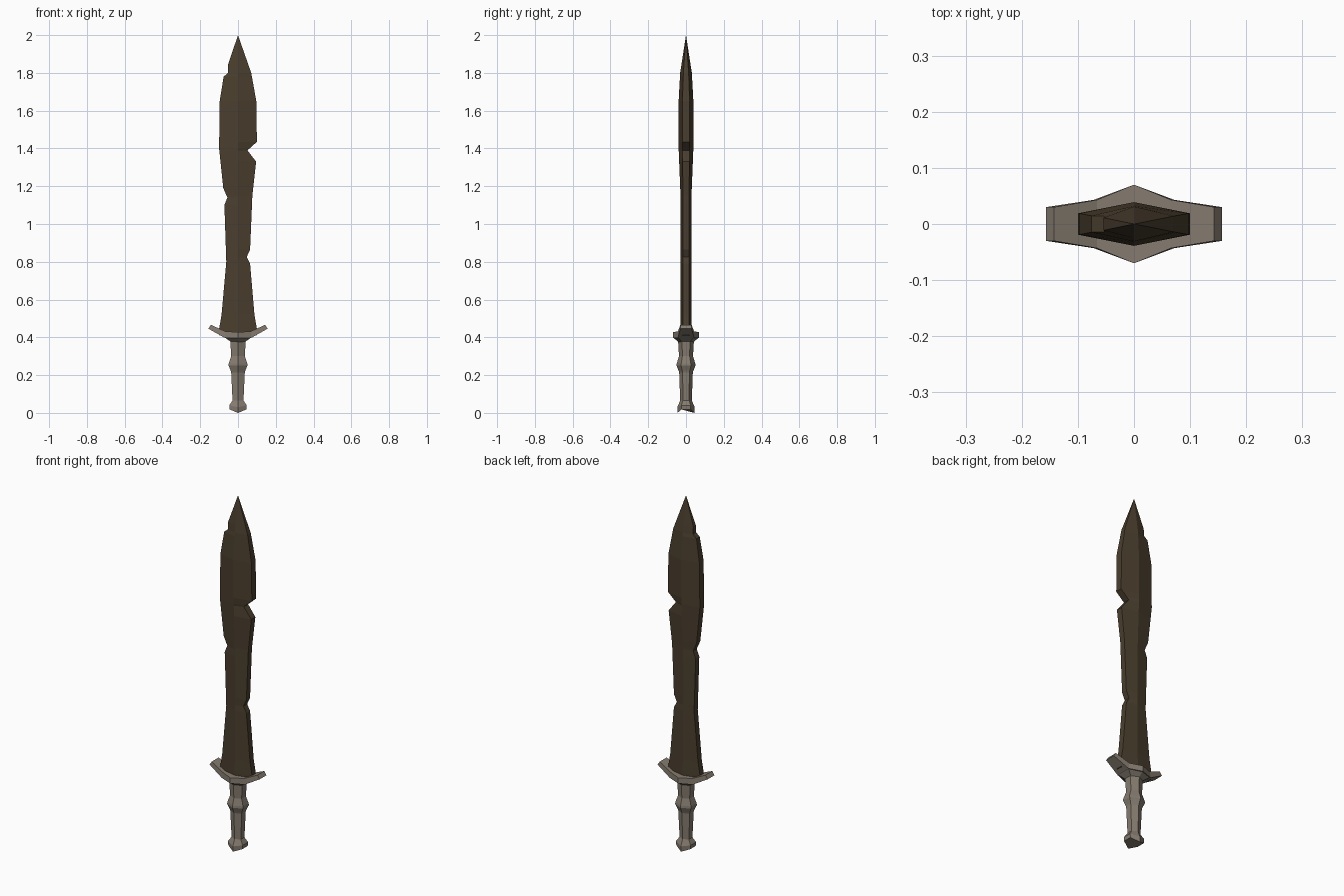
import bpy, bmesh

if "Cube" in bpy.data.objects:
    bpy.data.objects.remove(bpy.data.objects["Cube"])


def material(name, rgb):
    m = bpy.data.materials.new(name)
    m.diffuse_color = (*rgb, 1)
    m.use_nodes = True
    m.node_tree.nodes["Principled BSDF"].inputs["Base Color"].default_value = m.diffuse_color
    return m


BRONZE = material("dark bronze", (0.068, 0.048, 0.027))
STONE = material("worn grey metal", (0.235, 0.200, 0.160))


def lerp(pts, z):
    """Read a (z, value) profile at height z."""
    for (z0, v0), (z1, v1) in zip(pts, pts[1:]):
        if z <= z1:
            return v0 + (v1 - v0) * (z - z0) / (z1 - z0)
    return pts[-1][1]


def loft(name, rings, mat):
    """Skin equal-length rings of points and cap both ends."""
    bm = bmesh.new()
    rows = [[bm.verts.new(p) for p in ring] for ring in rings]
    n = len(rows[0])
    for a, b in zip(rows, rows[1:]):
        for i in range(n):
            j = (i + 1) % n
            bm.faces.new((a[i], a[j], b[j], b[i]))
    bm.faces.new(rows[0][::-1])
    bm.faces.new(rows[-1])
    bmesh.ops.remove_doubles(bm, verts=bm.verts, dist=0.0005)
    bmesh.ops.recalc_face_normals(bm, faces=bm.faces)
    me = bpy.data.meshes.new(name)
    bm.to_mesh(me)
    bm.free()
    me.materials.append(mat)
    ob = bpy.data.objects.new(name, me)
    bpy.context.collection.objects.link(ob)
    return ob


def hexagon(left, right, edge, ridge, z, dip=0.0):
    """Six-sided section: narrow flat edges, raised front and back ridges."""
    return [(-left, -edge, z), (0, -ridge, z - dip), (right, -edge, z),
            (right, edge, z), (0, ridge, z - dip), (-left, edge, z)]


# Blade: chipped left and right outlines, central ridge, blunt edges
left = [(.41, .098), (.445, .10), (.52, .087), (.80, .062), (1.10, .072),
        (1.14, .056), (1.19, .078), (1.40, .10), (1.65, .097),
        (1.78, .076), (1.80, .053), (1.84, .054), (2.0, 0)]
right = [(.41, .098), (.445, .10), (.52, .087), (.79, .064), (.825, .046),
         (.865, .064), (1.15, .076), (1.33, .096), (1.39, .050), (1.435, .10),
         (1.65, .097), (1.80, .070), (2.0, 0)]
ridge = [(.41, .032), (.52, .028), (1.15, .029), (1.40, .039), (1.65, .039),
         (1.80, .031), (2.0, 0)]
edge = [(.41, .017), (1.15, .016), (1.40, .019), (1.65, .019), (1.80, .014),
        (2.0, 0)]
heights = sorted({z for z, _ in left + right + ridge})
loft("blade", [hexagon(lerp(left, z), lerp(right, z), lerp(edge, z),
                       lerp(ridge, z), z) for z in heights], BRONZE)

# Guard: swept-up arms, widest at the middle
# (x at top, x at bottom, top z, bottom z, half depth)
arm = [(0, 0, .428, .396, .070), (.066, .072, .431, .398, .043),
       (.143, .157, .466, .446, .030)]
stations = [(-a, -b, t, u, d) for a, b, t, u, d in arm[:0:-1]] + arm
loft("guard", [[(xt, -d, t), (xt, d, t), (xb, d, u), (xb, -d, u)]
               for xt, xb, t, u, d in stations], STONE)

# Collar tapering from the guard's underside to the grip
loft("guard_collar", [hexagon(.036, .036, .020, .040, .375),
                      hexagon(.070, .070, .041, .068, .399)], STONE)

# Grip with a raised band, ending in a flared pommel
# (z, half width, half edge depth, ridge depth, ridge drop)
grip = [(.018, .044, .024, .045, .018), (.040, .046, .025, .046, .010),
        (.066, .029, .016, .031, 0), (.215, .036, .018, .036, 0),
        (.225, .039, .020, .040, 0), (.250, .050, .026, .050, 0),
        (.262, .049, .025, .049, 0), (.300, .036, .019, .037, 0),
        (.385, .041, .021, .042, 0)]
loft("grip", [hexagon(w, w, e, r, z, dip) for z, w, e, r, dip in grip], STONE)
